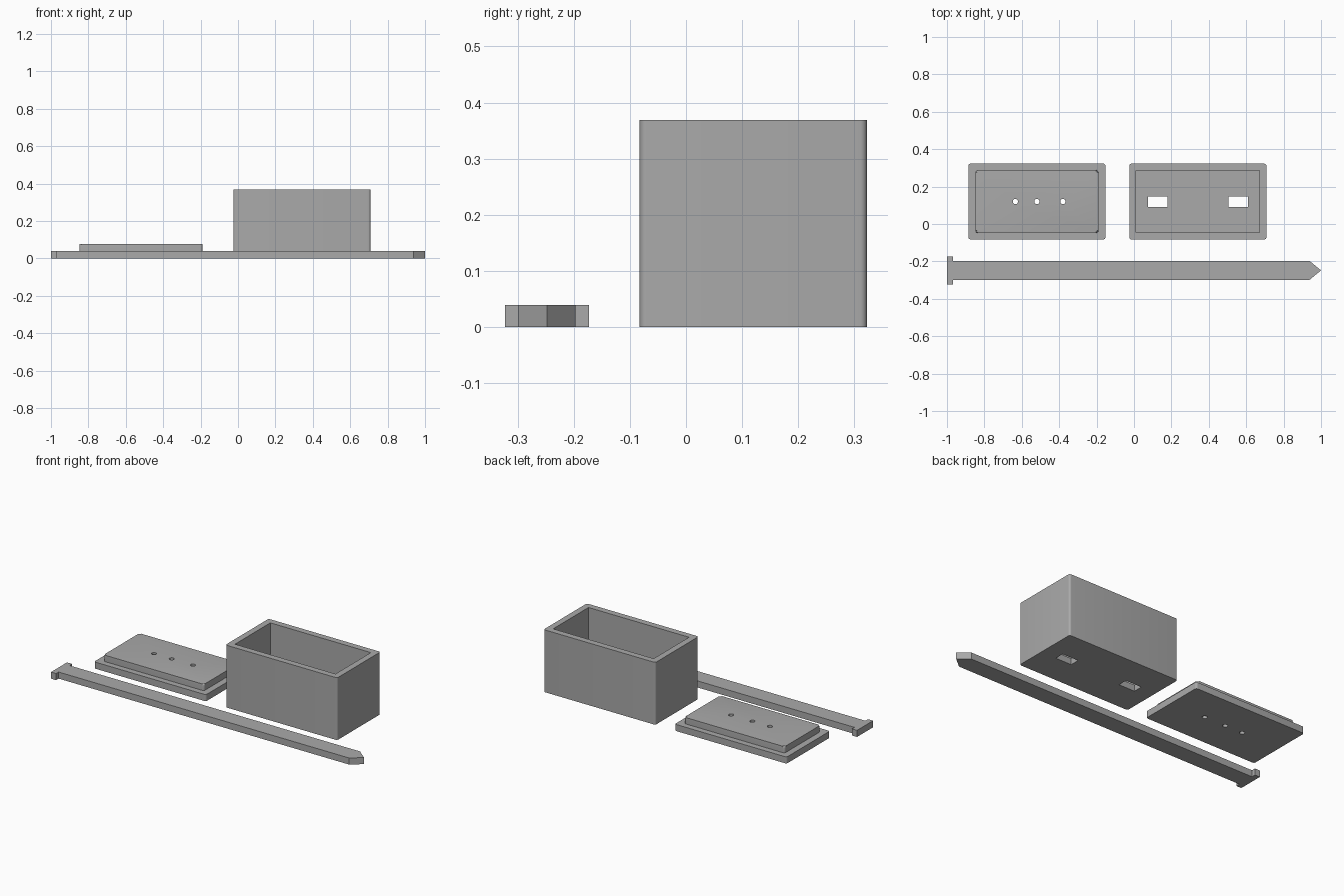
import bpy, bmesh
from math import sin, cos, pi

if "Cube" in bpy.data.objects:
    bpy.data.objects.remove(bpy.data.objects["Cube"], do_unlink=True)

grey = bpy.data.materials.new("plain grey")
grey.use_nodes = True
grey.diffuse_color = (0.4, 0.4, 0.4, 1)
grey.node_tree.nodes["Principled BSDF"].inputs["Base Color"].default_value = (0.4, 0.4, 0.4, 1)


def rounded_rect(cx, cy, w, d, r=0.0, steps=6):
    """Counter-clockwise rectangle outline with optional corner arcs."""
    pts = []
    for i, (sx, sy) in enumerate([(1, 1), (-1, 1), (-1, -1), (1, -1)]):
        x, y = cx + sx * (w / 2 - r), cy + sy * (d / 2 - r)
        if r == 0:
            pts.append((x, y))
            continue
        for k in range(steps + 1):
            a = (i + k / steps) * pi / 2
            pts.append((x + r * cos(a), y + r * sin(a)))
    return pts


def circle(cx, cy, r, n=24):
    return [(cx + r * cos(2 * pi * k / n), cy + r * sin(2 * pi * k / n)) for k in range(n)]


def prism(name, outline, z0, z1, top_round=0.0):
    """Extrude an outline upward, optionally rounding its upper rim."""
    bm = bmesh.new()
    low = [bm.verts.new((x, y, z0)) for x, y in outline]
    high = [bm.verts.new((x, y, z1)) for x, y in outline]
    bm.faces.new(low[::-1])
    cap = bm.faces.new(high)
    n = len(outline)
    for i in range(n):
        j = (i + 1) % n
        bm.faces.new((low[i], low[j], high[j], high[i]))
    if top_round:
        bmesh.ops.bevel(bm, geom=list(cap.edges), offset=top_round, segments=4,
                        profile=0.5, affect='EDGES')
    mesh = bpy.data.meshes.new(name)
    bm.to_mesh(mesh)
    bm.free()
    mesh.materials.append(grey)
    obj = bpy.data.objects.new(name, mesh)
    bpy.context.collection.objects.link(obj)
    return obj


def activate(obj):
    bpy.ops.object.select_all(action='DESELECT')
    obj.select_set(True)
    bpy.context.view_layer.objects.active = obj


def combine(target, other, operation):
    """Apply a boolean and discard the helper."""
    other.hide_render = True
    mod = target.modifiers.new("boolean", 'BOOLEAN')
    mod.operation = operation
    mod.solver = 'EXACT'
    mod.object = other
    activate(target)
    bpy.ops.object.modifier_apply(modifier=mod.name)
    bpy.data.objects.remove(other, do_unlink=True)


WIDTH, DEPTH, CORNER = 0.733, 0.405, 0.012
CENTRE_Y, WALL = 0.12, 0.037
box_x, lid_x = 0.3415, -0.519

# Open box with two strap slots through its floor
box = prism("open_box", rounded_rect(box_x, CENTRE_Y, WIDTH, DEPTH, CORNER), 0, 0.369)
cavity = rounded_rect(box_x, CENTRE_Y, WIDTH - 2 * WALL, DEPTH - 2 * WALL)
combine(box, prism("cavity_cutter", cavity, WALL, 0.5), 'DIFFERENCE')
for side in (-1, 1):
    slot = rounded_rect(box_x + side * 0.215, CENTRE_Y, 0.105, 0.056)
    combine(box, prism("slot_cutter", slot, -0.1, 0.1), 'DIFFERENCE')

# Lid with a raised lip and three small holes
lid = prism("lid", rounded_rect(lid_x, CENTRE_Y, WIDTH, DEPTH, CORNER), 0, 0.039)
lip = rounded_rect(lid_x, CENTRE_Y, 0.657, 0.335, CORNER)
combine(lid, prism("lid_lip", lip, 0.02, 0.077, 0.009), 'UNION')
for x in (-0.634, -0.519, -0.38):
    combine(lid, prism("hole_cutter", circle(x, CENTRE_Y, 0.014), -0.1, 0.2), 'DIFFERENCE')

# Flat strap with a T-shaped head and a pointed tip
mid = -0.248
half = [(1, 0), (0.938, 0.051), (-0.967, 0.051), (-0.967, 0.075), (-1, 0.075)]
outline = [(x, mid + y) for x, y in half]
outline += [(x, mid - y) for x, y in reversed(half[1:])]
strap = prism("strap", outline, 0, 0.039)

for obj in (box, lid):
    activate(obj)
    bpy.ops.object.shade_smooth_by_angle(angle=pi / 6)
